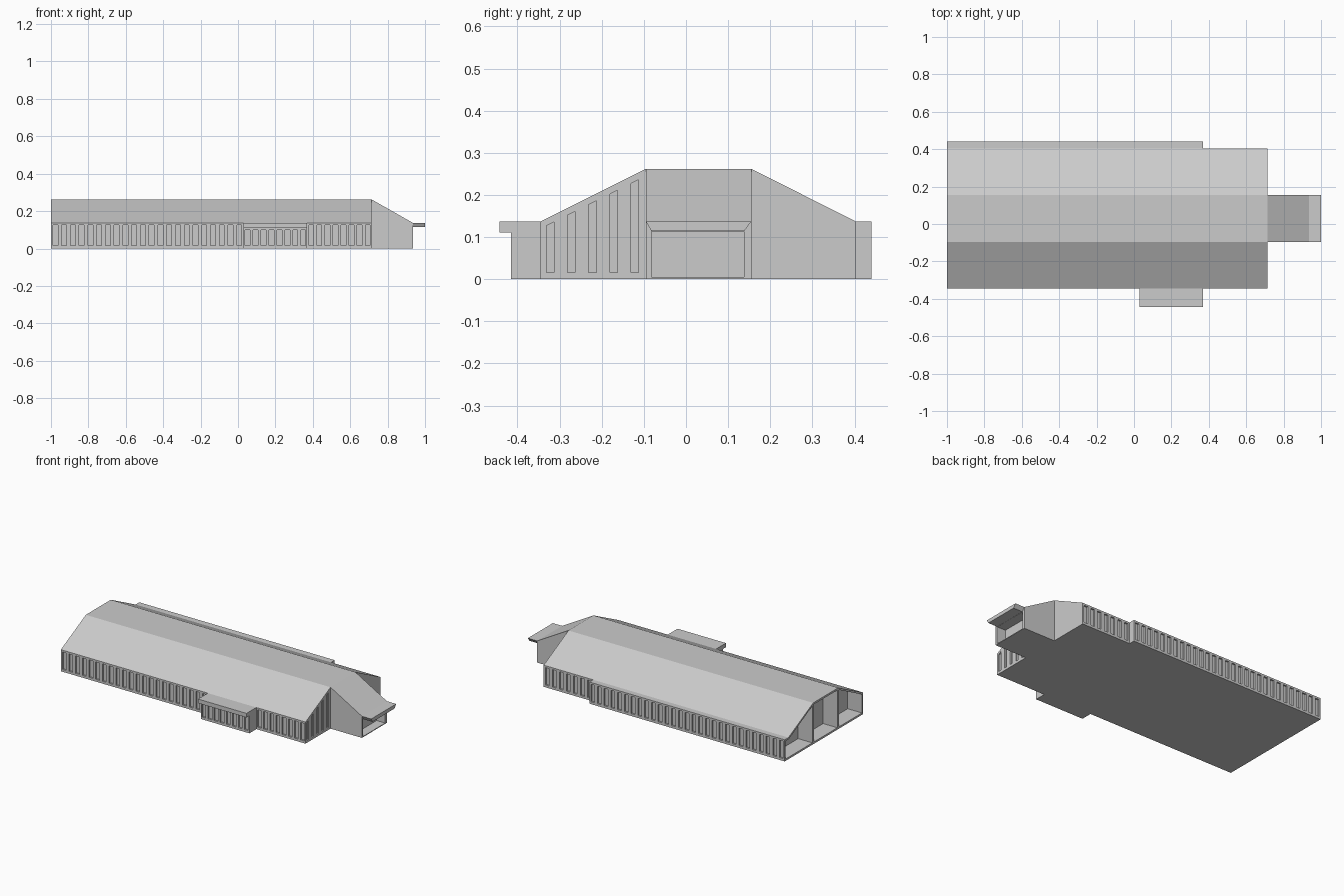
import bpy, bmesh

cube = bpy.data.objects.get("Cube")
if cube:
    bpy.data.objects.remove(cube, do_unlink=True)

grey = bpy.data.materials.new("light_grey")
grey.use_nodes = True
grey.diffuse_color = (0.6, 0.6, 0.6, 1)
grey.node_tree.nodes["Principled BSDF"].inputs["Base Color"].default_value = (0.6, 0.6, 0.6, 1)


def prism(bm, profile, start, end, axis="x"):
    """Extrude a profile of (y, z) along x, or of (x, z) along y."""
    def place(p, d):
        return (d, p[0], p[1]) if axis == "x" else (p[0], d, p[1])
    verts = [bm.verts.new(place(p, start)) for p in profile]
    face = bm.faces.new(verts)
    grown = bmesh.ops.extrude_face_region(bm, geom=[face])["geom"]
    for v in grown:
        if isinstance(v, bmesh.types.BMVert):
            v.co["xy".index(axis)] = end


def box(bm, x0, x1, y0, y1, z0, z1):
    prism(bm, [(y0, z0), (y1, z0), (y1, z1), (y0, z1)], x0, x1)


def finish(name, bm):
    bmesh.ops.recalc_face_normals(bm, faces=bm.faces)
    mesh = bpy.data.meshes.new(name)
    bm.to_mesh(mesh)
    bm.free()
    mesh.materials.append(grey)
    obj = bpy.data.objects.new(name, mesh)
    bpy.context.scene.collection.objects.link(obj)
    return obj


def carve(obj, bm):
    """Cut recesses out of a part, then drop the cutter."""
    cutter = finish("cutter", bm)
    cutter.hide_render = True
    mod = obj.modifiers.new("recesses", "BOOLEAN")
    mod.operation = "DIFFERENCE"
    mod.solver = "EXACT"
    mod.object = cutter
    graph = bpy.context.evaluated_depsgraph_get()
    carved = bpy.data.meshes.new_from_object(obj.evaluated_get(graph))
    obj.modifiers.clear()
    obj.data = carved
    bpy.data.objects.remove(cutter, do_unlink=True)


def window_row(bm, x0, x1, count, wall_y, z1=0.125):
    step = (x1 - x0) / count
    for i in range(count):
        mid = x0 + step * (i + 0.5)
        box(bm, mid - 0.013, mid + 0.013, wall_y - DEPTH, wall_y + DEPTH, 0.015, z1)


DEPTH = 0.01
EAVE, RIDGE = 0.137, 0.262
FRONT, BACK, WING = -0.345, 0.403, 0.44
ROOF_FRONT, ROOF_BACK = -0.095, 0.155
WEST, STEP, EAST = -1.0, 0.37, 0.715
roof = [(BACK, EAVE), (ROOF_BACK, RIDGE), (ROOF_FRONT, RIDGE), (FRONT, EAVE)]

# Long hall with the wider back aisle
bm = bmesh.new()
prism(bm, [(FRONT, 0), (WING, 0), (WING, EAVE)] + roof, WEST, STEP)
main_hall = finish("main_hall", bm)
cuts = bmesh.new()
window_row(cuts, WEST, 0.03, 22, FRONT)
window_row(cuts, WEST, STEP, 29, WING)
# Three open bays in the end wall
bays = [
    [(0.163, 0.012), (0.43, 0.012), (0.43, 0.125), (0.40, 0.125), (0.163, 0.246)],
    [(-0.087, 0.012), (0.147, 0.012), (0.147, 0.25), (-0.087, 0.25)],
    [(-0.333, 0.012), (-0.103, 0.012), (-0.103, 0.246), (-0.333, 0.129)],
]
for bay in bays:
    prism(cuts, bay, WEST - 0.05, WEST + 0.1)
carve(main_hall, cuts)

# Narrower hall end with sloped-top gable windows
bm = bmesh.new()
prism(bm, [(FRONT, 0), (BACK, 0)] + roof, STEP, EAST)
hall_end = finish("hall_end", bm)
cuts = bmesh.new()
window_row(cuts, STEP, EAST, 8, FRONT)
window_row(cuts, STEP, EAST, 7, BACK)
slope = (RIDGE - EAVE) / (ROOF_FRONT - FRONT)
for i in range(5):
    y0 = -0.331 + 0.05 * i
    y1 = y0 + 0.018
    tops = [EAVE - 0.017 + slope * (y - FRONT) for y in (y0, y1)]
    prism(cuts, [(y0, 0.016), (y1, 0.016), (y1, tops[1]), (y0, tops[0])],
          EAST - DEPTH, EAST + DEPTH)
carve(hall_end, cuts)

# End entrance with sloped roof and open doorway
bm = bmesh.new()
prism(bm, [(EAST, 0), (0.935, 0), (0.935, EAVE), (EAST, RIDGE)],
      ROOF_FRONT, ROOF_BACK, "y")
entrance = finish("entrance", bm)
cuts = bmesh.new()
box(cuts, 0.875, 0.98, -0.082, 0.138, 0.005, 0.113)
carve(entrance, cuts)

# Tapered canopy over the doorway
bm = bmesh.new()
prism(bm, [(-0.082, 0.114), (0.138, 0.114), (ROOF_BACK, EAVE), (ROOF_FRONT, EAVE)], 0.935, 1.0)
finish("entrance_canopy", bm)

# Front porch and its overhanging flat roof
bm = bmesh.new()
box(bm, 0.03, STEP, -0.415, FRONT, 0, 0.111)
porch = finish("front_porch", bm)
cuts = bmesh.new()
window_row(cuts, 0.03, STEP, 8, -0.415, 0.1)
carve(porch, cuts)
bm = bmesh.new()
box(bm, 0.03, STEP, -0.443, FRONT, 0.111, EAVE)
finish("porch_roof", bm)
